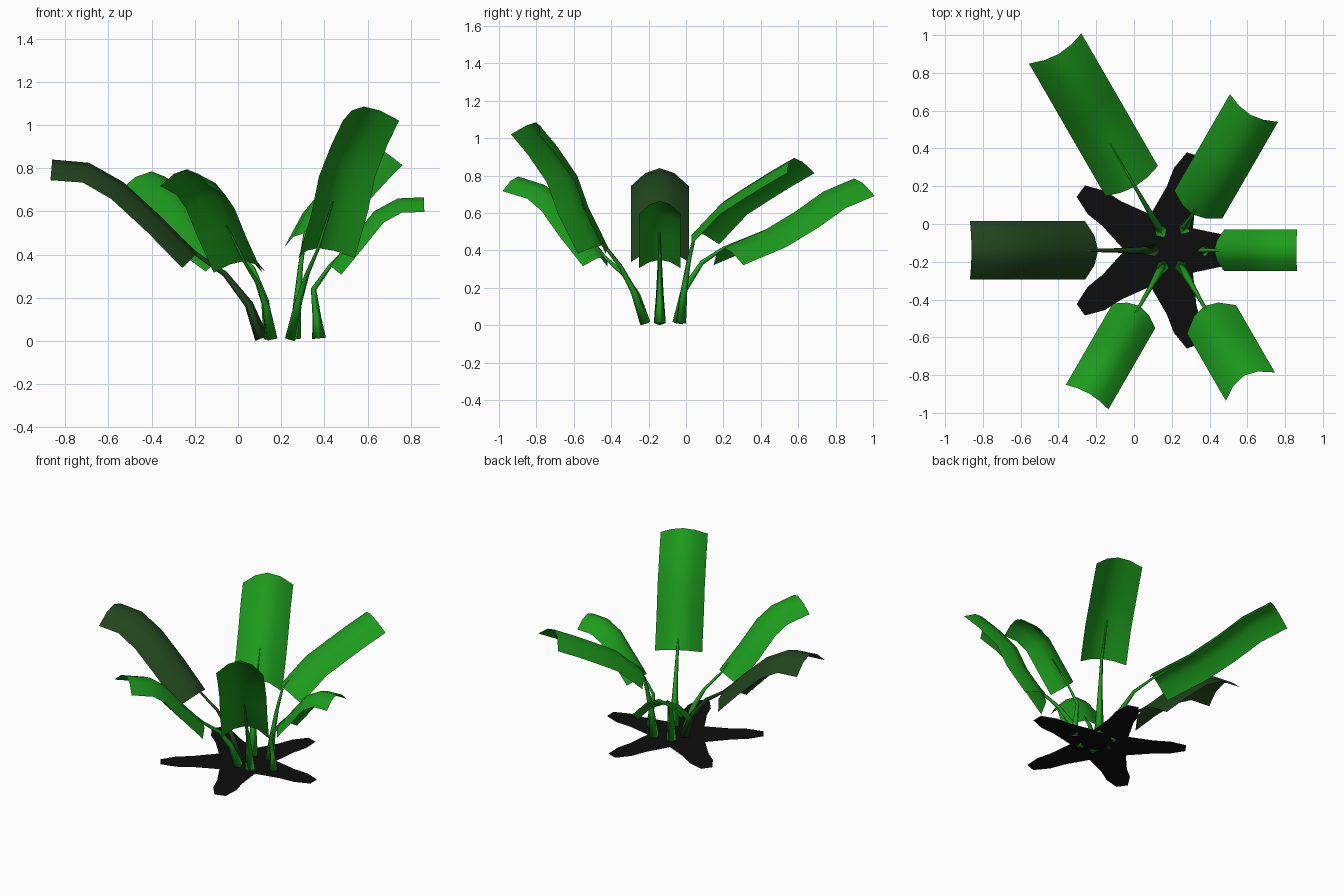
import bpy, bmesh
from math import cos, sin, radians
from mathutils import Vector

if "Cube" in bpy.data.objects:
    bpy.data.objects.remove(bpy.data.objects["Cube"])

CX, CY = 0.20, -0.14


def material(name, color):
    m = bpy.data.materials.new(name)
    m.diffuse_color = (*color, 1)
    m.use_nodes = True
    m.node_tree.nodes["Principled BSDF"].inputs["Base Color"].default_value = m.diffuse_color
    return m


GREEN = material("leaf_green", (0.012, 0.33, 0.012))
DARK = material("dark_green", (0.015, 0.06, 0.012))
BLACK = material("soil_black", (0.004, 0.004, 0.004))


def finish(name, bm, mat, smooth=True):
    me = bpy.data.meshes.new(name)
    bm.to_mesh(me)
    bm.free()
    me.materials.append(mat)
    for p in me.polygons:
        p.use_smooth = smooth
    ob = bpy.data.objects.new(name, me)
    bpy.context.collection.objects.link(ob)
    return ob


def loft(bm, rings, closed=False):
    rows = [[bm.verts.new(p) for p in ring] for ring in rings]
    n = len(rows[0])
    for a, b in zip(rows, rows[1:]):
        for i in range(n if closed else n - 1):
            j = (i + 1) % n
            bm.faces.new((a[i], a[j], b[j], b[i]))
    return rows


def frames(path, angle):
    """Path in (radius, height) -> position, side and normal vectors."""
    out = Vector((cos(radians(angle)), sin(radians(angle)), 0))
    side = Vector((-out.y, out.x, 0))
    pts = [Vector((CX, CY, 0)) + out * r + Vector((0, 0, z)) for r, z in path]
    for i, p in enumerate(pts):
        t = (pts[min(i + 1, len(pts) - 1)] - pts[max(i - 1, 0)]).normalized()
        yield p, side, t.cross(side)


# arched leaf cross-section: (fraction of half width, drop fraction)
ARCH = [(-1, 0.62), (-0.5, 0.17), (0, 0), (0.5, 0.17), (1, 0.62)]


def leaf(name, angle, half, path, mat):
    bm = bmesh.new()
    loft(bm, [[p + s * half * u - n * half * d for u, d in ARCH]
              for p, s, n in frames(path, angle)])
    finish(name, bm, mat)


def stem(name, angle, path, mat):
    bm = bmesh.new()
    radii = [0.032, 0.020, 0.013, 0.009, 0.003]
    rows = loft(bm, [[p + (s * cos(radians(a)) + n * sin(radians(a))) * r
                      for a in (0, 90, 180, 270)]
                     for (p, s, n), r in zip(frames(path, angle), radii)], True)
    bm.faces.new(rows[0][::-1])
    bm.faces.new(rows[-1])
    finish(name, bm, mat)


# angle, half width, leaf midline, lower stem path
PLANT = [
    (0, 0.11, [(.225, .35), (.34, .49), (.43, .60), (.54, .66), (.66, .665)],
     [(.175, .012), (.165, .11), (.15, .24)]),
    (60, 0.147, [(.22, .50), (.40, .665), (.56, .755), (.69, .825), (.83, .895)],
     [(.13, .012), (.15, .19), (.18, .35)]),
    (120, 0.16, [(.39, .415), (.65, .51), (.84, .61), (1.01, .715), (1.20, .785)],
     [(.11, .012), (.15, .19), (.26, .335)]),
    (180, 0.155, [(.39, .405), (.55, .57), (.73, .735), (.89, .825), (1.06, .84)],
     [(.09, .012), (.15, .17), (.26, .31)]),
    (240, 0.13, [(.34, .37), (.485, .53), (.60, .67), (.71, .75), (.875, .795)],
     [(.09, .012), (.14, .16), (.22, .27)]),
    (300, 0.15, [(.34, .43), (.46, .64), (.53, .81), (.655, .97), (.765, 1.085)],
     [(.09, .012), (.16, .18), (.24, .31)]),
]
for i, (ang, half, mid, low) in enumerate(PLANT):
    mat = DARK if ang == 180 else GREEN
    leaf(f"leaf_{i + 1}", ang, half, mid, mat)
    # stem continues as a rib just under the leaf
    rib = [(mid[0][0], mid[0][1] - 0.005), (mid[1][0] + 0.02, mid[1][1] + 0.005)]
    stem(f"stem_{i + 1}", ang, low + rib, mat)

# flat five-lobed soil patch
LOBE = [(-36, .20), (-14, .34), (-10, .44), (-4, .535), (4, .535), (10, .44), (14, .34)]
bm = bmesh.new()
hub = bm.verts.new((0.15, CY, 0.012))
rim = [bm.verts.new((0.15 + r * cos(radians(k * 72 + a)),
                     CY + r * sin(radians(k * 72 + a)), 0.012))
       for k in range(5) for a, r in LOBE]
for i, v in enumerate(rim):
    bm.faces.new((hub, v, rim[(i + 1) % len(rim)]))
finish("soil_patch", bm, BLACK, False)
